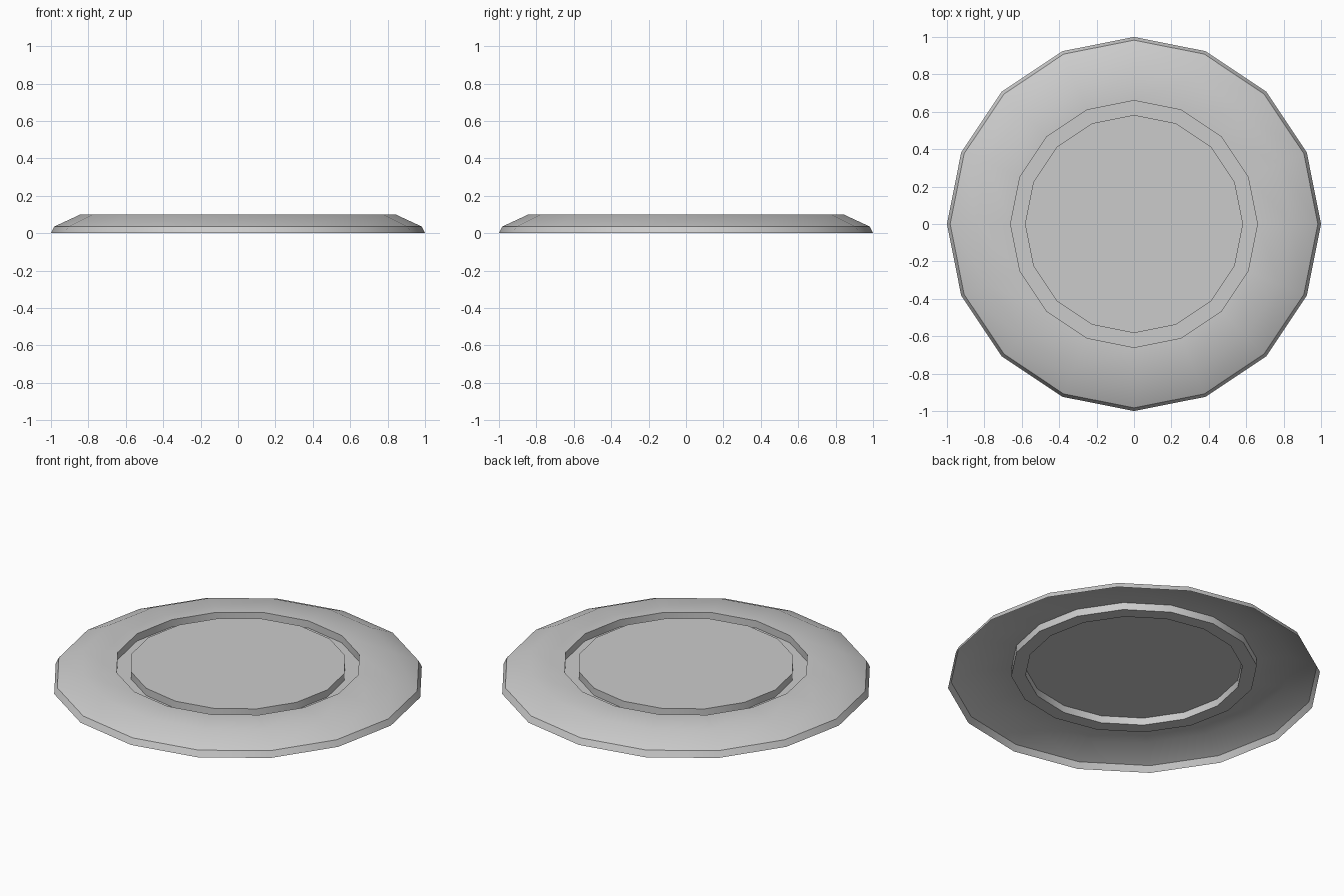
import bpy, bmesh, math

if "Cube" in bpy.data.objects:
    bpy.data.objects.remove(bpy.data.objects["Cube"])

SIDES = 16

# Cross-section (radius, height) from the rim to the centre panel
profile = [
    (1.00, 0.0),      # bottom of rim
    (0.983, 0.035),   # rim edge
    (0.845, 0.099),   # top of sloped shoulder
    (0.66, 0.099),    # groove, outer wall
    (0.66, 0.056),
    (0.583, 0.056),   # groove, inner wall
    (0.583, 0.099),
]

# Thin lid sheet, open underneath
bm = bmesh.new()
rings = []
for r, z in profile:
    rings.append([bm.verts.new((r * math.cos(2 * math.pi * i / SIDES),
                                r * math.sin(2 * math.pi * i / SIDES), z))
                  for i in range(SIDES)])
for low, high in zip(rings, rings[1:]):
    for i in range(SIDES):
        j = (i + 1) % SIDES
        bm.faces.new((low[i], low[j], high[j], high[i]))

# Flat centre panel
bm.faces.new(rings[-1])

mesh = bpy.data.meshes.new("round_lid")
bm.to_mesh(mesh)
bm.free()
lid = bpy.data.objects.new("round_lid", mesh)
bpy.context.collection.objects.link(lid)

# Smooth shoulder, sharp rim and groove
bpy.context.view_layer.objects.active = lid
lid.select_set(True)
bpy.ops.object.shade_smooth_by_angle(angle=math.radians(30))
